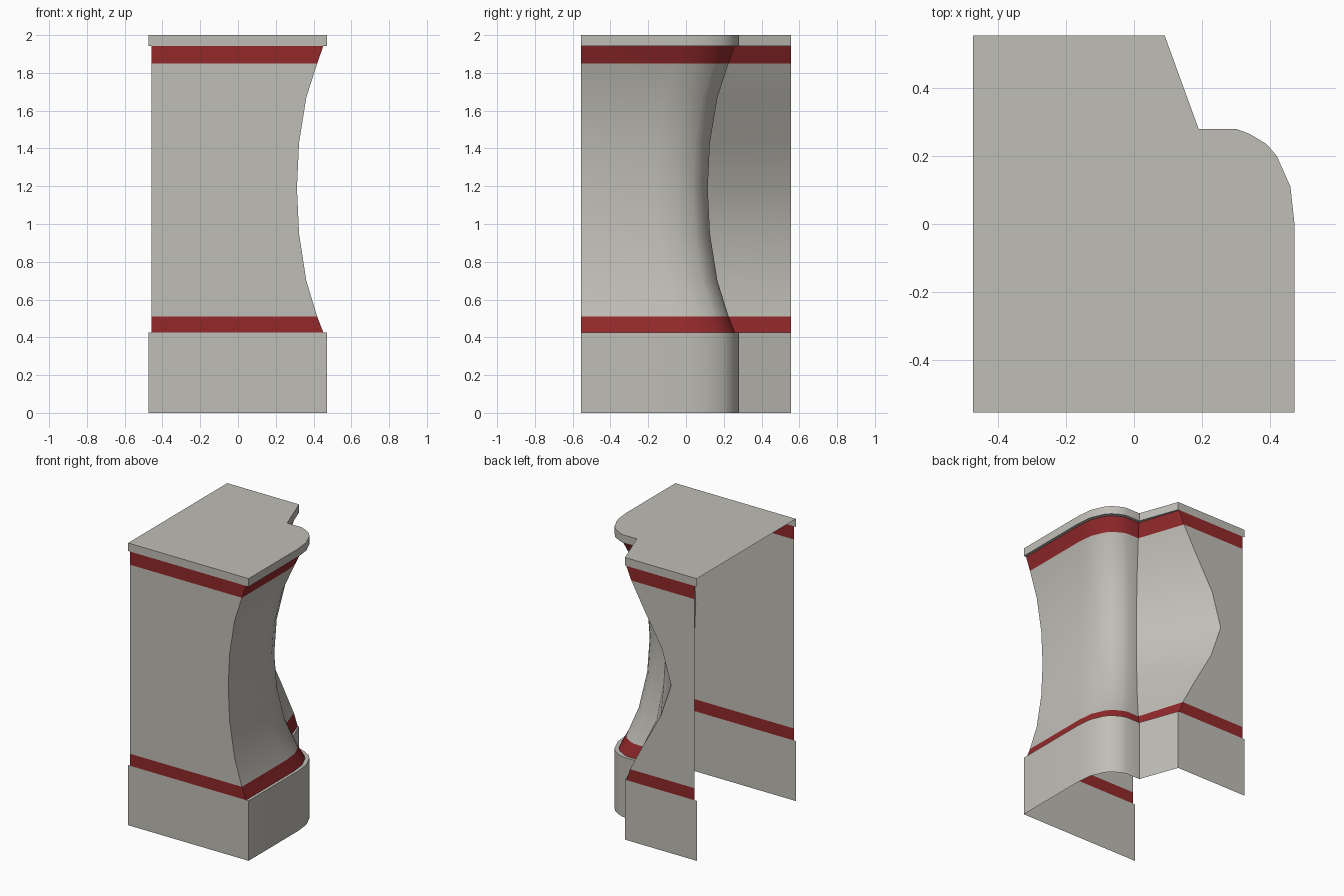
import bpy, bmesh, math

if "Cube" in bpy.data.objects:
    bpy.data.objects.remove(bpy.data.objects["Cube"])


def material(name, rgb):
    m = bpy.data.materials.new(name)
    m.diffuse_color = (*rgb, 1)
    m.use_nodes = True
    m.node_tree.nodes["Principled BSDF"].inputs["Base Color"].default_value = m.diffuse_color
    return m


GREY = material("stone grey", (0.53, 0.515, 0.47))
RED = material("dark red", (0.29, 0.022, 0.024))

# Rounded right-hand corner of the plan
ARC = [(0.472, 0), (0.46, 0.11), (0.42, 0.20), (0.39, 0.235), (0.34, 0.265), (0.30, 0.28)]


def section(z, f=0.0, back_x=0.09, left=-0.473):
    """Open plan outline; f pulls the right side inward, back_x ends the back wall."""
    pts = [(left, -0.555), (0.472 - 0.16 * f, -0.555)]
    pts += [(x - 0.16 * f, y - 0.165 * f) for x, y in ARC]
    pts += [(0.19 - 0.114 * f, 0.28 - 0.165 * f), (back_x, 0.555), (left, 0.555)]
    return [(x, y, z) for x, y in pts]


def loft(name, rings, close_top=False, red=lambda z: False):
    bm = bmesh.new()
    rows = [[bm.verts.new(p) for p in ring] for ring in rings]
    for a, b in zip(rows, rows[1:]):
        for i in range(len(a) - 1):
            face = bm.faces.new((a[i], a[i + 1], b[i + 1], b[i]))
            face.material_index = int(red(face.calc_center_median().z))
    if close_top:
        bm.faces.new(rows[-1])
    me = bpy.data.meshes.new(name)
    bm.to_mesh(me)
    bm.free()
    me.materials.append(GREY)
    me.materials.append(RED)
    ob = bpy.data.objects.new(name, me)
    bpy.context.collection.objects.link(ob)
    bpy.ops.object.select_all(action='DESELECT')
    bpy.context.view_layer.objects.active = ob
    ob.select_set(True)
    bpy.ops.object.shade_smooth_by_angle(angle=math.radians(32))
    return ob


# Concave shaft: height, pull-in, end of back wall
PROFILE = [(0.425, 0.125, 0.08), (0.51, 0.33, 0.05), (0.70, 0.69, -0.05),
           (0.95, 0.93, -0.19), (1.19, 1.0, -0.272), (1.43, 0.93, -0.20),
           (1.67, 0.69, -0.06), (1.85, 0.33, 0.04), (1.943, 0.125, 0.08)]
shaft = [section(z, f, b, -0.457) for z, f, b in PROFILE]

# Shaft with a red band at each end
loft("shaft", shaft, red=lambda z: z < 0.51 or z > 1.85)

# Plinth with its ledge, open at the bottom and left
loft("plinth", [section(0), section(0.425), shaft[0]])

# Cap slab with its underside lip
loft("cap", [shaft[-1], section(1.943), section(2.0)], close_top=True)
